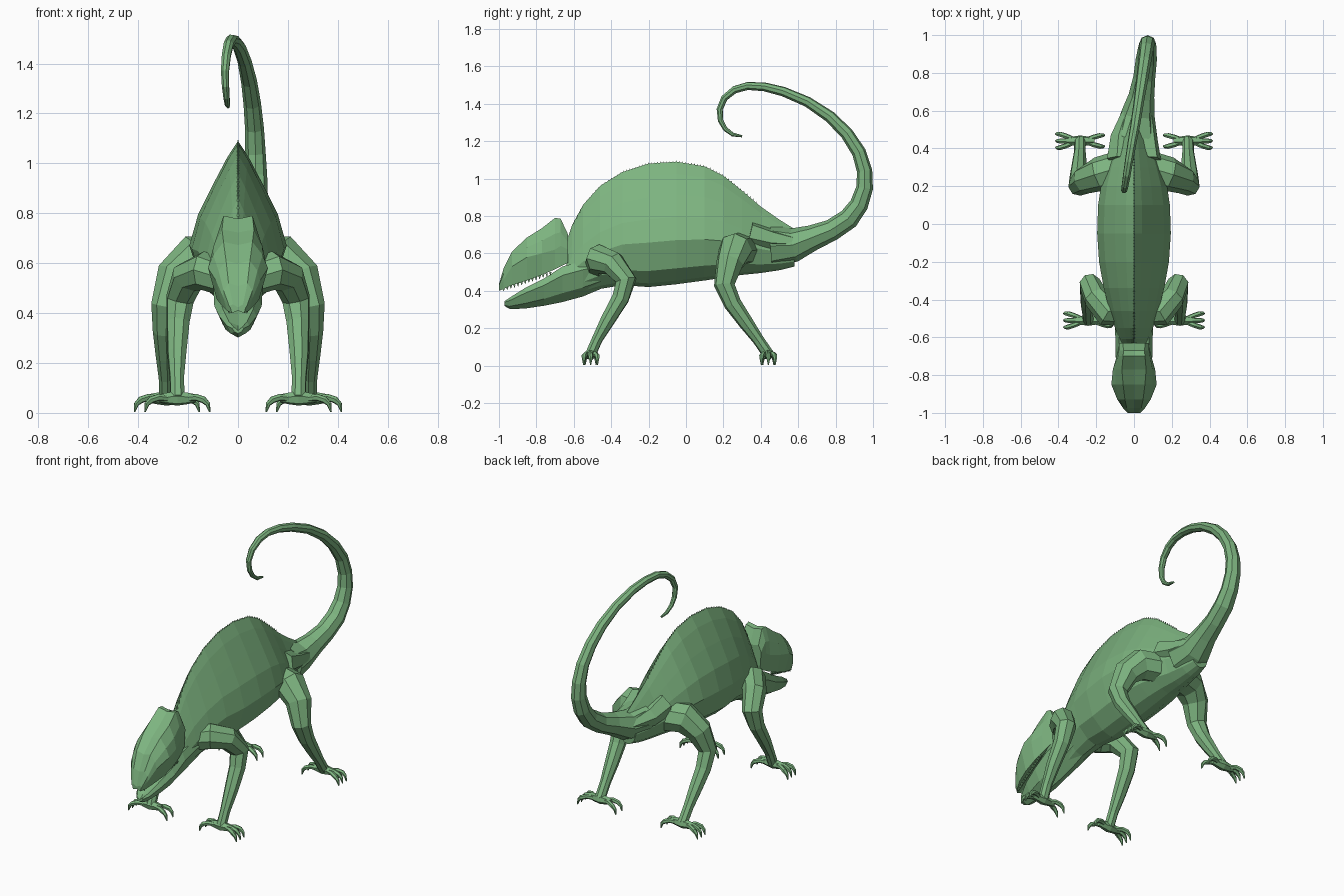
import bpy, bmesh, math
from mathutils import Vector

green = bpy.data.materials.new("leaf green")
green.diffuse_color = (0.205, 0.455, 0.215, 1)


def loft(name, rings):
    """Skin a list of equal-length point rings and cap both ends."""
    bm = bmesh.new()
    vs = [[bm.verts.new(p) for p in r] for r in rings]
    n = len(vs[0])
    for a, b in zip(vs, vs[1:]):
        for i in range(n):
            j = (i + 1) % n
            bm.faces.new((a[i], a[j], b[j], b[i]))
    bm.faces.new(vs[0])
    bm.faces.new(vs[-1])
    bmesh.ops.recalc_face_normals(bm, faces=bm.faces)
    me = bpy.data.meshes.new(name)
    bm.to_mesh(me)
    bm.free()
    me.materials.append(green)
    ob = bpy.data.objects.new(name, me)
    bpy.context.collection.objects.link(ob)
    return ob


def tube(name, pts, sides=8):
    """Tapered tube through (x, y, z, radius) points."""
    c = [Vector(p[:3]) for p in pts]
    side = None
    rings = []
    for i, p in enumerate(pts):
        t = (c[min(i + 1, len(c) - 1)] - c[max(i - 1, 0)]).normalized()
        side = (side or t.orthogonal())
        side = (side - t * side.dot(t)).normalized()
        up = t.cross(side)
        rings.append([c[i] + p[3] * (math.cos(a) * side + math.sin(a) * up)
                      for a in (math.tau * k / sides for k in range(sides))])
    return loft(name, rings)


def section(y, half):
    """Close a half outline of (x, z), running from top to bottom, by mirroring."""
    left = [(-x, z) for x, z in reversed(half) if x > 0]
    return [(x, y, z) for x, z in half + left]


# body: tall ridged sections (y, top, bottom, half width)
body = [(-0.64, .66, .38, .07), (-0.61, .75, .37, .08), (-0.55, .86, .385, .10),
        (-0.46, .96, .41, .13), (-0.34, 1.035, .43, .16), (-0.2, 1.08, .42, .185),
        (-0.05, 1.09, .435, .195), (0.1, 1.065, .455, .19), (0.2, 1.015, .47, .175),
        (0.3, .935, .485, .145), (0.4, .85, .495, .11), (0.5, .78, .51, .085),
        (0.58, .73, .53, .06)]
shape = [(0, 0), (.22, .1), (.52, .27), (.82, .45), (1, .64), (.75, .87), (.35, .97), (0, 1)]
loft("body", [section(y, [(u * w, t - v * (t - b)) for u, v in shape])
              for y, t, b, w in body])

# serrated ridge along the back
for i in range(60):
    y = -0.6 + i * 0.0165
    k = next(j for j in range(1, len(body)) if body[j][0] >= y)
    a, b = body[k - 1], body[k]
    z = a[1] + (b[1] - a[1]) * (y - a[0]) / (b[0] - a[0])
    tube("back_spine", [(0, y, z - .012, .007), (0, y + .003, z + .006, .001)], 4)

# upper head: (y, top, middle, bottom, top width, middle width, bottom width)
head = [(-1.0, .435, .42, .40, .02, .03, .025), (-.975, .52, .46, .41, .038, .058, .045),
        (-.93, .61, .53, .43, .048, .088, .065), (-.85, .685, .58, .455, .058, .12, .085),
        (-.77, .735, .60, .485, .064, .112, .09), (-.70, .79, .62, .515, .058, .092, .085),
        (-.67, .785, .64, .53, .055, .085, .08), (-.63, .70, .62, .55, .06, .075, .07)]
loft("upper_head", [section(y, [(0, t - .012), (tw, t), ((tw + mw) / 2 + .01, (t + m) / 2),
                                (mw, m), (bw, b), (0, b + .01)])
                    for y, t, m, b, tw, mw, bw in head])

# lower jaw and throat: (y, top, bottom, half width)
jaw = [(-.97, .345, .318, .022), (-.94, .365, .302, .045), (-.86, .415, .305, .075),
       (-.76, .465, .32, .095), (-.66, .53, .34, .098), (-.55, .56, .37, .10),
       (-.42, .58, .425, .11)]
loft("lower_jaw", [section(y, [(0, t - .015), (w * .8, t), (w, t - .25 * (t - b)),
                               (w * .65, b + .25 * (t - b)), (0, b)])
                   for y, t, b, w in jaw])

# small teeth rows along the upper lip
for s in (-1, 1):
    for i in range(14):
        f = i / 13
        tube("lip_tooth", [(s * (.035 + .05 * f), -.975 + .25 * f, .415 + .085 * f, .009),
                           (s * (.035 + .05 * f), -.975 + .25 * f, .398 + .085 * f, .002)], 4)

# curled tail
tube("tail", [(.01, .46, .64, .115), (.02, .58, .645, .09), (.04, .68, .685, .068),
              (.055, .78, .725, .058), (.065, .87, .785, .056), (.07, .925, .86, .05),
              (.072, .955, .95, .045), (.07, .955, 1.04, .041), (.066, .925, 1.14, .038),
              (.057, .86, 1.24, .035), (.044, .77, 1.33, .032), (.026, .65, 1.41, .028),
              (.006, .52, 1.465, .026), (-.012, .42, 1.49, .024), (-.027, .33, 1.495, .022),
              (-.038, .26, 1.475, .021), (-.047, .205, 1.43, .019), (-.052, .18, 1.37, .017),
              (-.05, .185, 1.31, .015), (-.046, .21, 1.265, .013), (-.042, .25, 1.235, .011),
              (-.04, .30, 1.226, .006)])
# skin folds where the tail joins the hips
for s in (-1, 1):
    tube("hip_fold", [(s * .07, .34, .70, .075), (s * .065, .46, .67, .06),
                      (s * .05 + .02, .60, .655, .03)], 6)

# legs: shoulder or hip down to ankle
front = [(.06, -.47, .54, .07), (.14, -.465, .57, .078), (.20, -.39, .545, .068),
         (.233, -.32, .455, .058), (.24, -.35, .36, .048), (.245, -.42, .24, .04),
         (.245, -.475, .14, .03), (.243, -.51, .06, .03)]
hind = [(.07, .30, .62, .09), (.18, .265, .62, .092), (.255, .235, .55, .075),
        (.293, .205, .43, .056), (.295, .25, .33, .047), (.29, .32, .23, .04),
        (.287, .385, .14, .031), (.285, .44, .06, .031)]
for s in (-1, 1):
    for kind, leg in (("front", front), ("hind", hind)):
        tube(kind + "_leg", [(s * x, y, z, r) for x, y, z, r in leg])
        cx, cy = leg[-1][:2]
        # grasping foot: a sole with toe bundles pointing in and out
        tube(kind + "_foot", [(s * (cx + d), cy, .058, r) for d, r in
                              ((-.075, .017), (-.04, .024), (0, .03), (.04, .024), (.075, .017))], 6)
        for d, spread in ((1, (-.032, 0, .032)), (-1, (-.026, .026))):
            for e in spread:
                tube(kind + "_toe", [(s * (cx + d * a), cy + e * k, z, r) for a, k, z, r in
                                     ((.04, .35, .058, .013), (.075, .8, .062, .014),
                                      (.105, 1.1, .052, .014), (.122, 1.15, .035, .010),
                                      (.13, 1.15, .004, .003))], 6)
